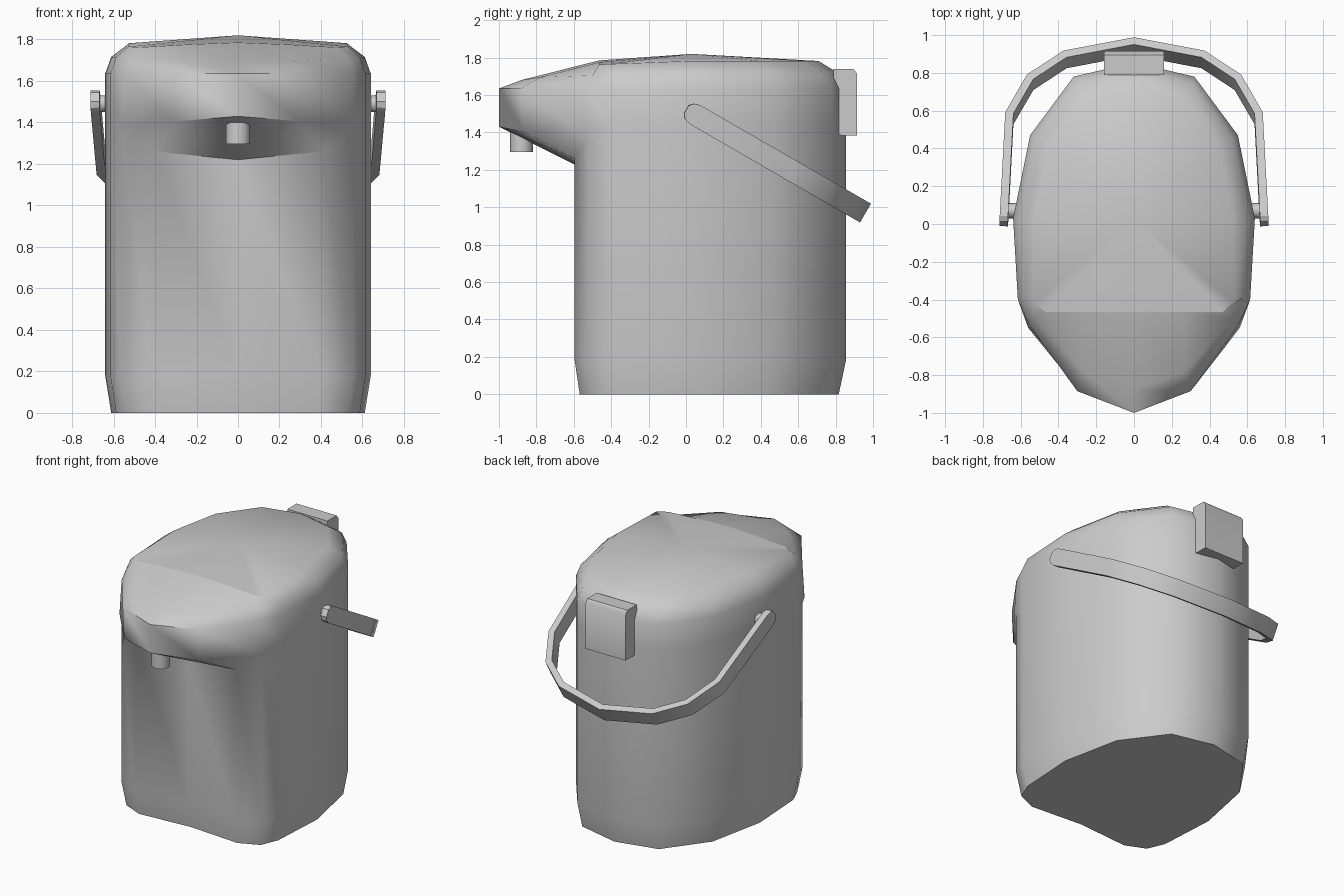
import bpy, bmesh, math
from mathutils import Vector

old = bpy.data.objects.get("Cube")
if old:
    bpy.data.objects.remove(old)

grey = bpy.data.materials.new("plain_grey")
grey.use_nodes = True
grey.diffuse_color = (0.6, 0.6, 0.6, 1)
grey.node_tree.nodes["Principled BSDF"].inputs["Base Color"].default_value = grey.diffuse_color


def finish(bm, name, angle):
    """Turn a bmesh into a shaded object."""
    bmesh.ops.recalc_face_normals(bm, faces=bm.faces)
    mesh = bpy.data.meshes.new(name)
    bm.to_mesh(mesh)
    bm.free()
    obj = bpy.data.objects.new(name, mesh)
    bpy.context.collection.objects.link(obj)
    mesh.materials.append(grey)
    bpy.ops.object.select_all(action='DESELECT')
    obj.select_set(True)
    bpy.context.view_layer.objects.active = obj
    bpy.ops.object.shade_smooth_by_angle(angle=math.radians(angle))
    return obj


def mirrored(half):
    """Close a half outline that runs from back centre to front centre."""
    return half + [(-p[0], *p[1:]) for p in half[-2:0:-1]]


def loft(bm, rings):
    loops = [[bm.verts.new(p) for p in ring] for ring in rings]
    for a, b in zip(loops, loops[1:]):
        n = len(a)
        for i in range(n):
            j = (i + 1) % n
            bm.faces.new((a[i], a[j], b[j], b[i]))
    return loops


# Body and lid: one lofted shell whose front swells into the spout
back = [(0, .855), (.32, .78), (.55, .47), (.64, .03), (.615, -.4)]
front = [(.56, -.53), (.41, -.595), (0, -.565)]
wall = back + front


def level(z, scale=1):
    return [(x * scale, y * scale, z) for x, y in wall]


shoulder = [(x, y, 1.45) for x, y in back]
rings = [
    level(0, .955),
    level(.18),
    [(x, y, 1.3) for x, y in back] + [(.56, -.53, 1.36), (.4, -.595, 1.26), (0, -.58, 1.22)],
    shoulder + [(.56, -.55, 1.39), (.3, -.87, 1.405), (0, -1, 1.43)],
    [(x, y, 1.635) for x, y in back] + [(.55, -.54, 1.635), (.3, -.885, 1.635), (0, -1, 1.635)],
    [(x * .955, y * .955, 1.715) for x, y in back] + [(.53, -.5, 1.705), (.27, -.78, 1.695), (0, -.88, 1.68)],
    [(x * .82, y * .83, 1.782) for x, y in back[:4]]
    + [(.53, -.42, 1.765), (.47, -.465, 1.762), (.25, -.465, 1.775), (0, -.465, 1.785)],
]
bm = bmesh.new()
loops = loft(bm, [mirrored(r) for r in rings])
bm.faces.new(loops[0])
rim = loops[-1]
crown = bm.verts.new((0, .03, 1.82))
for i, v in enumerate(rim):
    bm.faces.new((v, rim[(i + 1) % len(rim)], crown))
# Crease where the lid meets the spout
for i in range(4, 10):
    bm.edges.get((rim[i], rim[i + 1])).smooth = False
finish(bm, "body_and_spout", 50)

# Carrying handle: a flat band swept in a plane tilted down to the back
along = Vector((0, math.cos(math.radians(30)), -math.sin(math.radians(30))))
across = Vector((0, along.z * -1, along.y))
pivot = Vector((0, .04, 1.5))
side = [(.69, -.045, .025), (.689, -.025, .048), (.687, .01, .058), (.66, .6, .058),
        (.55, .82, .058), (.365, .96, .058), (0, 1.04, .058)]
path = side + [(-x, u, w) for x, u, w in side[-2::-1]]
sections = []
for i, (x, u, w) in enumerate(path):
    a, b = path[max(i - 1, 0)], path[min(i + 1, len(path) - 1)]
    t = Vector((b[0] - a[0], b[1] - a[1])).normalized()
    out = (Vector((1, 0, 0)) * t.y - along * t.x) * .022
    c = pivot + Vector((x, 0, 0)) + along * u
    sections.append([c + out + across * w, c + out - across * w,
                     c - out - across * w, c - out + across * w])
bm = bmesh.new()
loops = loft(bm, sections)
bm.faces.new(loops[0])
bm.faces.new(loops[-1])
finish(bm, "carrying_handle", 30)


def cylinder(name, radius, depth, location, rotation=(0, 0, 0), sides=12):
    bpy.ops.mesh.primitive_cylinder_add(vertices=sides, radius=radius, depth=depth,
                                        location=location, rotation=rotation)
    obj = bpy.context.object
    obj.name = name
    obj.data.materials.append(grey)
    bpy.ops.object.shade_smooth_by_angle(angle=math.radians(50))


# Pivot pins on both sides
for label, s in (("left", 1), ("right", -1)):
    cylinder(label + "_pivot_pin", .04, .1, (s * .64, .07, 1.49), (0, math.pi / 2, 0))

# Pouring nozzle under the spout
cylinder("nozzle", .062, .2, (0, -.88, 1.395), sides=10)

# Lid hinge: block with a softened upper back edge
profile = [(.78, 1.4), (.83, 1.385), (.915, 1.385), (.915, 1.715), (.895, 1.74), (.79, 1.74)]
bm = bmesh.new()
ends = loft(bm, [[(x, y, z) for y, z in profile] for x in (-.16, .16)])
for end in ends:
    bm.faces.new(end)
finish(bm, "lid_hinge", 50)
